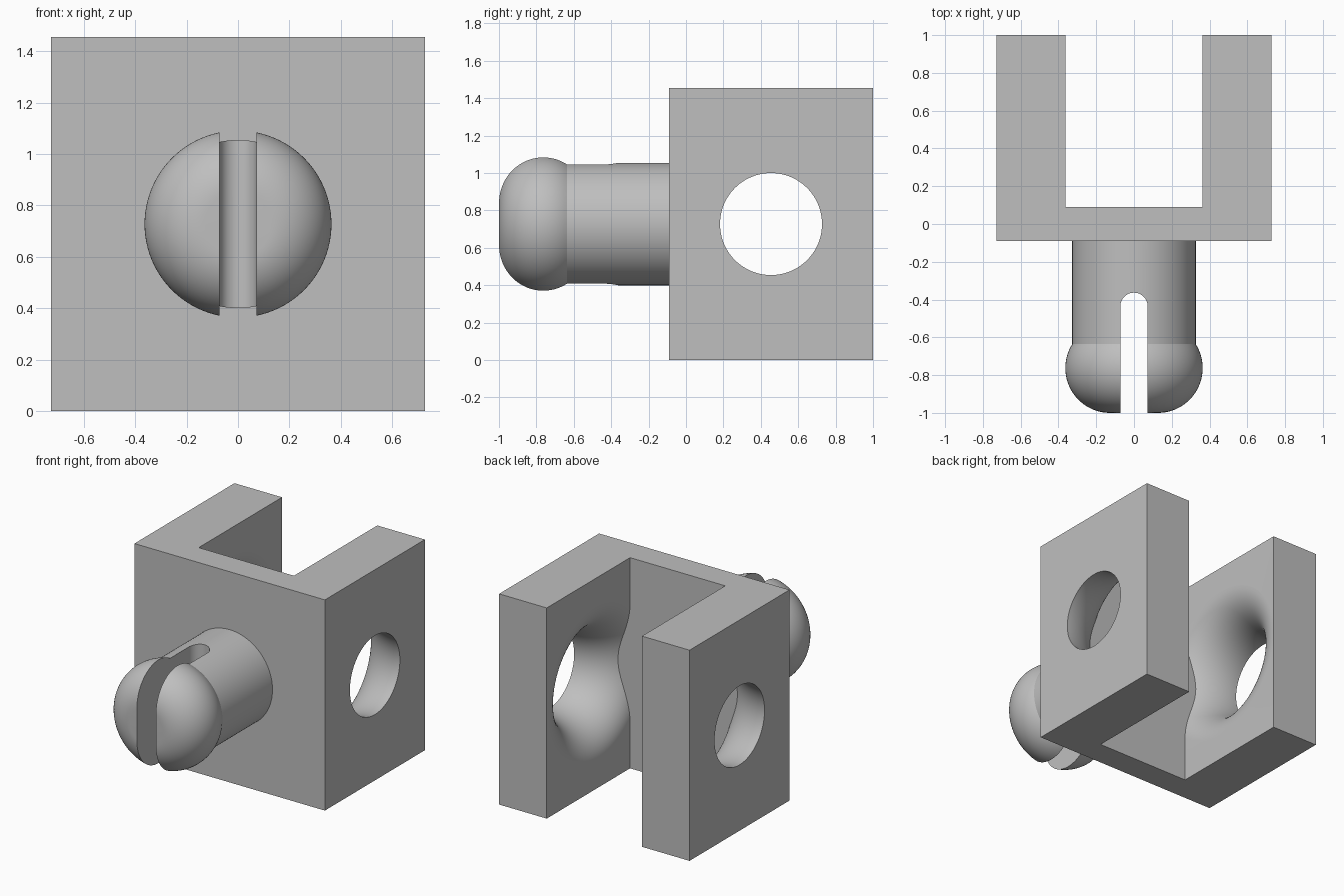
import bpy, bmesh, math
from mathutils import Matrix

U = 1 / 11                 # design unit: the whole part is 22 units long
MID = 8 * U                # height of the stud and hole axes
HOLE_Y = 5 * U

old = bpy.data.objects.get("Cube")
if old:
    bpy.data.objects.remove(old, do_unlink=True)

grey = bpy.data.materials.new("light grey")
GREY = (0.52, 0.52, 0.52, 1)
grey.use_nodes = True
grey.diffuse_color = GREY
grey.node_tree.nodes["Principled BSDF"].inputs["Base Color"].default_value = GREY


def finish(name, bm, helper=False):
    bmesh.ops.recalc_face_normals(bm, faces=bm.faces)
    mesh = bpy.data.meshes.new(name)
    bm.to_mesh(mesh)
    bm.free()
    mesh.materials.append(grey)
    ob = bpy.data.objects.new(name, mesh)
    bpy.context.collection.objects.link(ob)
    ob.hide_render = helper
    return ob


def prism(name, outline, z0, z1, helper=False):
    """Extrude an xy outline between two heights."""
    bm = bmesh.new()
    face = bm.faces.new([bm.verts.new((x, y, z0)) for x, y in outline])
    side = bmesh.ops.extrude_face_region(bm, geom=[face])["geom"]
    verts = [v for v in side if isinstance(v, bmesh.types.BMVert)]
    bmesh.ops.translate(bm, verts=verts, vec=(0, 0, z1 - z0))
    return finish(name, bm, helper)


def lathe(profile, matrix, segments=96):
    """Closed solid turned about z from (radius, height) points."""
    bm = bmesh.new()
    rings = []
    for r, h in profile:
        rings.append([bm.verts.new((r * math.cos(a), r * math.sin(a), h))
                      for a in (math.tau * i / segments for i in range(segments))])
    for low, high in zip(rings, rings[1:]):
        for i in range(segments):
            j = (i + 1) % segments
            bm.faces.new((low[i], low[j], high[j], high[i]))
    bm.faces.new(rings[0])
    bm.faces.new(rings[-1])
    bm.transform(matrix)
    return bm


def cut(ob, cutter):
    mod = ob.modifiers.new("cut", 'BOOLEAN')
    mod.operation = 'DIFFERENCE'
    mod.solver = 'EXACT'
    mod.object = cutter
    bpy.context.view_layer.objects.active = ob
    bpy.ops.object.modifier_apply(modifier=mod.name)
    bpy.data.objects.remove(cutter, do_unlink=True)


def smooth(ob):
    bpy.ops.object.select_all(action='DESELECT')
    ob.select_set(True)
    bpy.context.view_layer.objects.active = ob
    bpy.ops.object.shade_smooth_by_angle(angle=math.radians(30))


# U-shaped bracket
half = [(8, -1), (8, 11), (4, 11), (4, 1)]
outline = half + [(-x, y) for x, y in reversed(half)]
bracket = prism("bracket", [(x * U, y * U) for x, y in outline], 0, 16 * U)

# Holes through both arms, flaring smoothly toward the inside
flare = [(3 * U, 9 * U), (3 * U, 8 * U)]
for i in range(1, 25):
    t = math.pi / 2 * i / 24
    flare.append(((6 - 3 * math.cos(t)) * U * 0.9995, (8 - 4 * math.sin(t)) * U))
flare.append((flare[-1][0], 3 * U))
for side in (1, -1):
    place = Matrix.Translation((0, HOLE_Y, MID)) @ Matrix.Rotation(side * math.pi / 2, 4, 'Y')
    bm = lathe(flare, place)
    # Keep the flare clear of the cross plate
    res = bmesh.ops.bisect_plane(bm, geom=bm.verts[:] + bm.edges[:] + bm.faces[:],
                                 plane_co=(0, U, 0), plane_no=(0, -1, 0), clear_outer=True)
    rim = [e for e in res["geom_cut"] if isinstance(e, bmesh.types.BMEdge)]
    bmesh.ops.contextual_create(bm, geom=rim)
    cut(bracket, finish("hole_cutter", bm, True))
smooth(bracket)

# Stud with a rounded head
R, SHAFT, HEAD = 2.61, 3.6, 4
start = -math.acos((SHAFT - HEAD + R) / R)
stud_profile = [(SHAFT * U, 0.9 * U)]
for i in range(33):
    a = start + (math.pi / 2 - start) * i / 32
    stud_profile.append(((HEAD - R + R * math.cos(a)) * U, (11 - R + R * math.sin(a)) * U))
place = Matrix.Translation((0, 0, MID)) @ Matrix.Rotation(math.pi / 2, 4, 'X')
stud = finish("stud", lathe(stud_profile, place))

# Round-ended slot splitting the stud
w = 0.8 * U
slot = [(-w, -12 * U), (w, -12 * U)]
for i in range(25):
    a = math.pi * i / 24
    slot.append((w * math.cos(a), -4.8 * U + w * math.sin(a)))
cut(stud, prism("slot_cutter", slot, 2 * U, 14 * U, True))
smooth(stud)
